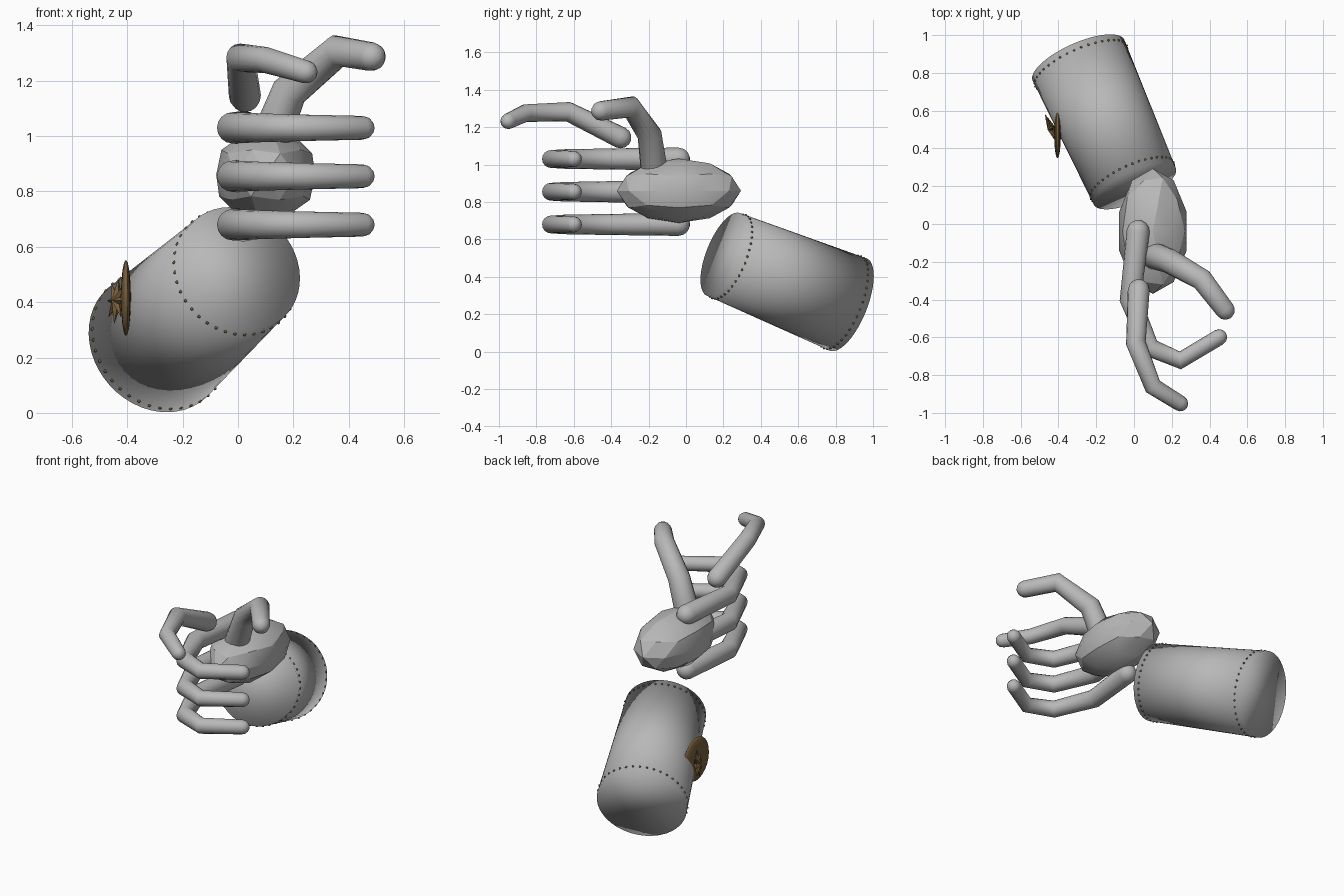
import bpy, bmesh, math
from mathutils import Vector, Matrix

if "Cube" in bpy.data.objects:
    bpy.data.objects.remove(bpy.data.objects["Cube"])


def material(name, rgb):
    m = bpy.data.materials.new(name)
    m.diffuse_color = (*rgb, 1)
    m.use_nodes = True
    m.node_tree.nodes["Principled BSDF"].inputs["Base Color"].default_value = m.diffuse_color
    return m


grey = material("pale grey", (0.48, 0.48, 0.48))
bronze = material("bronze", (0.19, 0.115, 0.045))


def make_object(name, bm, mat, smooth=True):
    bmesh.ops.recalc_face_normals(bm, faces=bm.faces)
    for f in bm.faces:
        f.smooth = smooth
    me = bpy.data.meshes.new(name)
    bm.to_mesh(me)
    bm.free()
    me.materials.append(mat)
    ob = bpy.data.objects.new(name, me)
    bpy.context.collection.objects.link(ob)
    return ob


# Tapered tube with rounded ends following a chain of joints
def digit(name, points, r0, r1, sides=16):
    pts = [Vector(p) for p in points]
    n = len(pts)
    dirs = [(b - a).normalized() for a, b in zip(pts, pts[1:])]
    rings = []
    for ang in (80, 55, 28):
        a = math.radians(ang)
        rings.append((pts[0] - dirs[0] * r0 * math.sin(a), dirs[0], r0 * math.cos(a)))
    for i, p in enumerate(pts):
        r = r0 + (r1 - r0) * i / (n - 1)
        tangent = (dirs[max(i - 1, 0)] + dirs[min(i, n - 2)]).normalized()
        rings.append((p, tangent, r))
    for ang in (28, 55, 80):
        a = math.radians(ang)
        rings.append((pts[-1] + dirs[-1] * r1 * math.sin(a), dirs[-1], r1 * math.cos(a)))
    bm = bmesh.new()
    side = dirs[0].orthogonal().normalized()
    last, prev = dirs[0], None
    for c, t, r in rings:
        side = last.rotation_difference(t) @ side
        up = t.cross(side)
        last = t
        loop = []
        for k in range(sides):
            a = math.tau * k / sides
            loop.append(bm.verts.new(c + (side * math.cos(a) + up * math.sin(a)) * r))
        if prev is None:
            bm.faces.new(loop)
        else:
            for k in range(sides):
                j = (k + 1) % sides
                bm.faces.new((prev[k], prev[j], loop[j], loop[k]))
        prev = loop
    bm.faces.new(prev)
    return make_object(name, bm, grey)


# Forearm: closed tapered cylinder, wider at the elbow
wrist, elbow = Vector((0.004, 0.20, 0.52)), Vector((-0.294, 0.867, 0.252))
wrist_r, elbow_r = 0.238, 0.266
axis = elbow - wrist
length = axis.length
axis.normalize()
turn = axis.to_track_quat('Z', 'Y').to_matrix().to_4x4()
bm = bmesh.new()
bmesh.ops.create_cone(bm, cap_ends=True, segments=48, radius1=wrist_r, radius2=elbow_r,
                      depth=length,
                      matrix=Matrix.Translation((wrist + elbow) / 2) @ turn)
make_object("forearm_sleeve", bm, grey)


# Rows of small studs around both ends of the forearm
def stud_ring(name, offset, count=40):
    bm = bmesh.new()
    r = wrist_r + (elbow_r - wrist_r) * offset / length
    for k in range(count):
        a = math.tau * k / count
        local = Vector((r * math.cos(a), r * math.sin(a), offset))
        bmesh.ops.create_icosphere(bm, subdivisions=1, radius=0.007,
                                   matrix=Matrix.Translation(wrist + turn.to_3x3() @ local))
    make_object(name, bm, bronze)


stud_ring("wrist_studs", 0.035)
stud_ring("elbow_studs", length - 0.035)

# Palm: faceted, stretched ball
bm = bmesh.new()
bmesh.ops.create_icosphere(bm, subdivisions=2, radius=1,
                           matrix=Matrix.Translation((0.1, -0.038, 0.86))
                           @ Matrix.Diagonal((0.188, 0.332, 0.172, 1)))
palm = make_object("palm", bm, grey)
bpy.context.view_layer.objects.active = palm
palm.select_set(True)
bpy.ops.object.shade_smooth_by_angle(angle=math.radians(20))

# Three matching curled fingers
for i, z in enumerate((1.03, 0.855, 0.68)):
    digit("curled_finger_%d" % (i + 1),
          [(0.022, -0.04, z), (-0.02, -0.40, z), (0.085, -0.655, z),
           (0.245, -0.722, z), (0.45, -0.60, z)], 0.061, 0.043)

# Raised pointing finger
digit("raised_finger",
      [(0.025, -0.35, 1.145), (0.01, -0.63, 1.283), (0.10, -0.86, 1.275),
       (0.245, -0.95, 1.232)], 0.058, 0.042)

# Thumb
digit("thumb",
      [(0.11, -0.17, 0.97), (0.185, -0.195, 1.16), (0.36, -0.295, 1.308),
       (0.482, -0.455, 1.287)], 0.072, 0.052)

# Ornament: lens-shaped disc on the side of the forearm
bm = bmesh.new()
bmesh.ops.create_uvsphere(bm, u_segments=24, v_segments=8, radius=1,
                          matrix=Matrix.Translation((-0.405, 0.475, 0.415))
                          @ Matrix.Diagonal((0.018, 0.128, 0.138, 1))
                          @ Matrix.Rotation(math.pi / 2, 4, 'Y'))
make_object("ornament_disc", bm, bronze)

# Ornament: tilted eight-pointed star standing off the disc
bm = bmesh.new()
star = (Matrix.Translation((-0.44, 0.505, 0.405))
        @ Vector((-0.92, -0.38, 0.1)).to_track_quat('Z', 'Y').to_matrix().to_4x4())
rim = []
for k in range(16):
    a = math.tau * k / 16
    r = 0.085 if k % 2 == 0 else 0.034
    rim.append(bm.verts.new(star @ Vector((r * math.cos(a), r * math.sin(a), 0))))
front = bm.verts.new(star @ Vector((0, 0, 0.018)))
back = bm.verts.new(star @ Vector((0, 0, -0.025)))
for k in range(16):
    j = (k + 1) % 16
    bm.faces.new((rim[k], rim[j], front))
    bm.faces.new((rim[j], rim[k], back))
make_object("ornament_star", bm, bronze, smooth=False)
